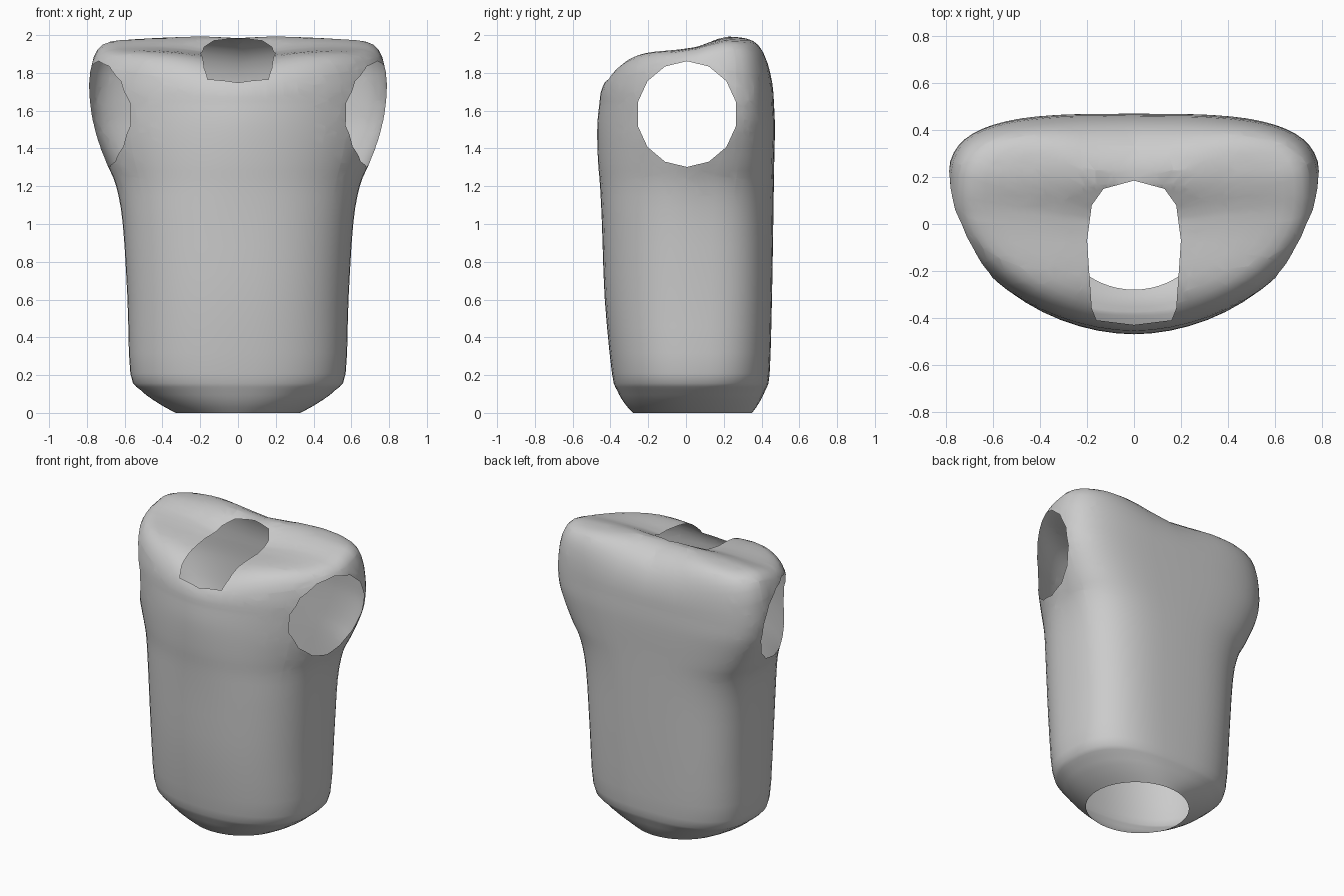
import bpy, bmesh
from math import sin, cos, pi, exp
from mathutils import Vector

if "Cube" in bpy.data.objects:
    bpy.data.objects.remove(bpy.data.objects["Cube"])

SEG = 56
SHOULDER_Z = 1.65

# Torso sections: z, half width, front y, back y, widest y, front and back roundness
ROWS = [
    (0.00, .33, -.28, .35, .03, 2.0, 2.0),
    (0.05, .42, -.325, .385, .03, 2.1, 2.2),
    (0.12, .515, -.365, .42, .03, 2.2, 2.5),
    (0.21, .57, -.392, .443, .03, 2.3, 2.8),
    (0.60, .585, -.43, .455, .03, 2.3, 3.0),
    (1.00, .61, -.445, .462, .04, 2.25, 3.0),
    (1.20, .645, -.455, .465, .06, 2.1, 3.1),
    (1.32, .695, -.465, .467, .09, 2.0, 3.3),
    (1.45, .75, -.47, .47, .11, 1.9, 3.4),
    (1.55, .78, -.468, .47, .12, 1.85, 3.5),
    (SHOULDER_Z, .795, -.457, .465, .12, 1.85, 3.5),
]


def spline(a, b, c, d, t):
    return [q + .5 * t * (r - p + t * (2 * p - 5 * q + 4 * r - s + t * (3 * (q - r) + s - p)))
            for p, q, r, s in zip(a, b, c, d)]


def section(row):
    z, w, yf, yb, yc, nf, nb = row
    pts = []
    for i in range(SEG):
        a = 2 * pi * i / SEG
        c, s = cos(a), sin(a)
        n, depth = (nb, yb - yc) if s >= 0 else (nf, yc - yf)
        x = w * abs(c) ** (2 / n) * (1 if c >= 0 else -1)
        y = yc + depth * abs(s) ** (2 / n) * (1 if s >= 0 else -1)
        pts.append(Vector((x, y, z)))
    return pts


def interp(pts, v):
    for (a, za), (b, zb) in zip(pts, pts[1:]):
        if v <= b:
            return za + (zb - za) * max(0, (v - a) / (b - a))
    return pts[-1][1]


def top_height(x, y):
    base = interp([(-.45, 1.91), (-.27, 1.925), (-.05, 1.94), (.06, 1.955),
                   (.14, 1.98), (.21, 1.995), (.5, 1.995)], y)
    dip = .05 * exp(-(x / .32) ** 2) * interp([(.02, 1), (.19, 0)], y)
    return base - dip - .02 * min(1, abs(x) / .6) ** 2


rings = []
n = len(ROWS)
for i in range(n - 1):
    ctrl = [ROWS[max(0, min(n - 1, i + k))] for k in (-1, 0, 1, 2)]
    rings += [section(spline(*ctrl, t / 3)) for t in range(3)]
outline = section(ROWS[-1])
rings.append(outline)

# Shoulders roll over to the top
for s in (.997, .985, .965, .94, .905, .86, .8, .72, .62, .5, .37, .24, .12):
    ring = []
    for p in outline:
        x, y = p.x * s, p.y * s
        k = 4 + 16 * (p.x / .795) ** 2
        h = (1 - s ** k) ** .5
        ring.append(Vector((x, y, SHOULDER_Z + (top_height(x, y) - SHOULDER_Z) * h)))
    rings.append(ring)

bm = bmesh.new()
loops = [[bm.verts.new(p) for p in r] for r in rings]
for lo, hi in zip(loops, loops[1:]):
    for i in range(SEG):
        j = (i + 1) % SEG
        bm.faces.new((lo[i], lo[j], hi[j], hi[i]))
bm.faces.new(loops[-1])


def cut_hole(poly, axes, region):
    """Cut a convex, counter-clockwise outline through the faces in a region."""
    u, v = axes
    sides = []
    for a, b in zip(poly, poly[1:] + poly[:1]):
        co, no = Vector((0, 0, 0)), Vector((0, 0, 0))
        co[u], co[v] = a
        no[u], no[v] = b[1] - a[1], a[0] - b[0]
        sides.append((co, no.normalized()))
    for co, no in sides:
        faces = [f for f in bm.faces if region(f.calc_center_median())]
        geom = set(faces)
        for f in faces:
            geom.update(f.verts)
            geom.update(f.edges)
        bmesh.ops.bisect_plane(bm, geom=list(geom), dist=1e-5, plane_co=co, plane_no=no)
    gone = []
    for f in bm.faces:
        c = f.calc_center_median()
        if region(c) and all((c - co).dot(no) < 0 for co, no in sides):
            gone.append(f)
    bmesh.ops.delete(bm, geom=gone, context='FACES')


# Both arm holes
arm = [(.005 + .267 * cos(2 * pi * (i + .5) / 14), 1.582 + .28 * sin(2 * pi * (i + .5) / 14))
       for i in range(14)]
cut_hole(arm, (1, 2), lambda c: abs(c.x) > .42 and c.z > 1.15 and abs(c.y) < .4)

# Neck hole with the notch at the front
half = [(.16, -.41), (.18, -.36), (.19, -.22), (.2, -.07), (.18, .08), (.13, .15)]
neck = [(0, -.43)] + half + [(0, .185)] + [(-x, y) for x, y in reversed(half)]
cut_hole(neck, (0, 1), lambda c: abs(c.x) < .4 and c.z > 1.68 and c.y < .4)

bmesh.ops.recalc_face_normals(bm, faces=bm.faces)
for f in bm.faces:
    f.smooth = True
mesh = bpy.data.meshes.new("torso_shell")
bm.to_mesh(mesh)
bm.free()
torso = bpy.data.objects.new("torso_shell", mesh)
bpy.context.collection.objects.link(torso)
